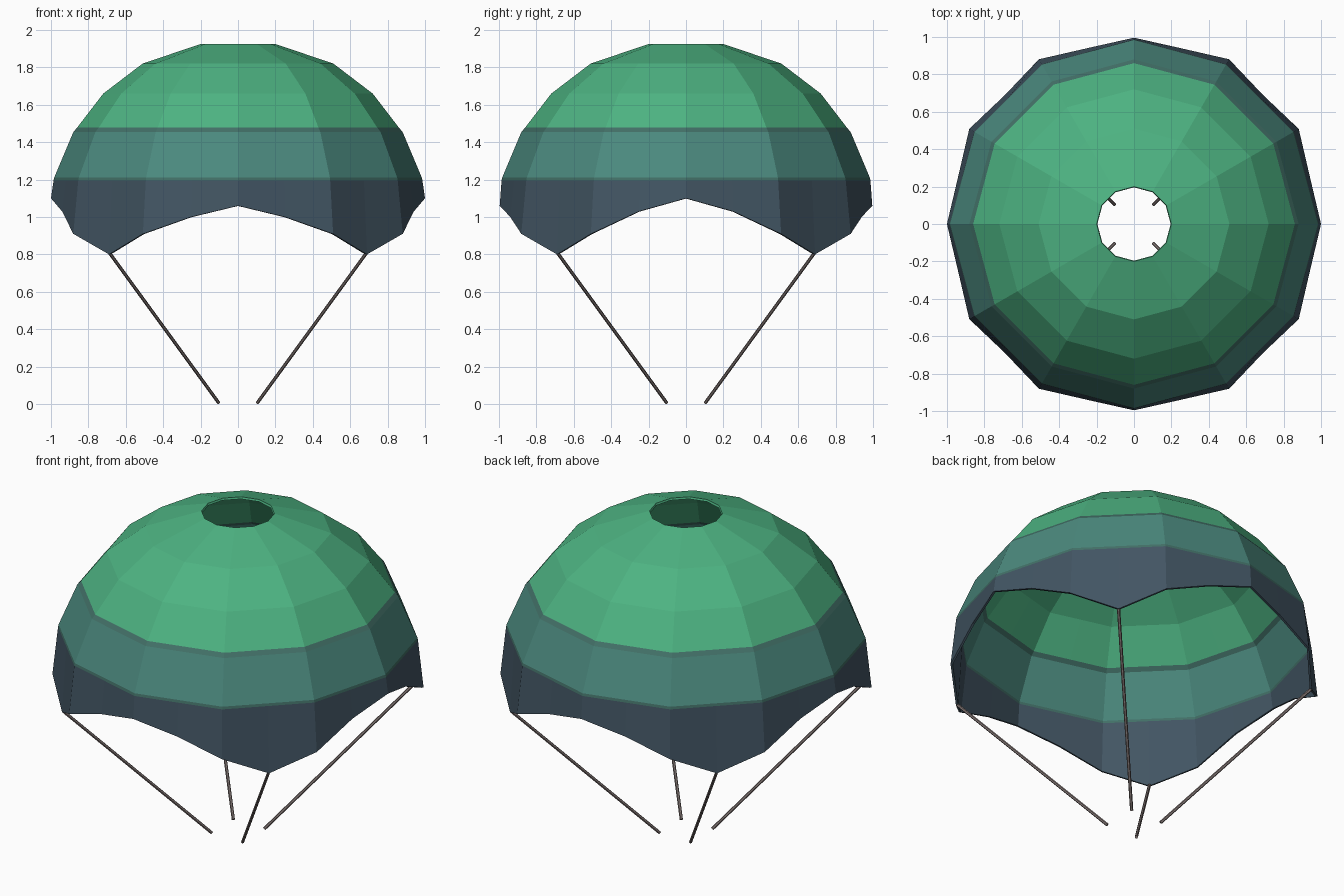
import bpy, math
from mathutils import Vector

if "Cube" in bpy.data.objects:
    bpy.data.objects.remove(bpy.data.objects["Cube"])


def material(name, rgb):
    # sRGB 0-255 to linear flat colour
    lin = [((c / 255 + 0.055) / 1.055) ** 2.4 for c in rgb]
    m = bpy.data.materials.new(name)
    m.diffuse_color = (*lin, 1)
    m.use_nodes = True
    m.node_tree.nodes["Principled BSDF"].inputs["Base Color"].default_value = m.diffuse_color
    return m


green = material("canopy_green", (77, 179, 130))
teal = material("band_teal", (75, 137, 126))
seam = material("seam_teal", (66, 112, 103))
slate = material("skirt_slate", (66, 85, 99))
cord_grey = material("cord_grey", (128, 116, 114))


def mesh_object(name, verts, faces, mats):
    me = bpy.data.meshes.new(name)
    me.from_pydata(verts, [], faces)
    for m in mats:
        me.materials.append(m)
    ob = bpy.data.objects.new(name, me)
    bpy.context.collection.objects.link(ob)
    return ob


# Canopy: 12 flat sides, each split in the middle (24 columns) for the scalloped rim
COLS = 24
rings = [(0.20, 1.925), (0.51, 1.82), (0.72, 1.66), (0.86, 1.478),
         (0.88, 1.455), (0.983, 1.21), (0.986, 1.195)]
band_material = [0, 0, 0, 2, 1, 2, 3]
# rim (radius, height) over one quarter turn, from the side to the front/back
rim = [(1.0, 1.10), (1.008, 1.03), (1.017, 0.91), (1.01, 0.80),
       (1.017, 0.91), (1.007, 1.0), (0.996, 1.06)]


def column_point(i, r, z):
    a = 2 * math.pi * i / COLS
    if i % 2:
        r *= math.cos(math.pi / 12)
    return (r * math.cos(a), r * math.sin(a), z)


verts = [column_point(i, r, z) for r, z in rings for i in range(COLS)]
for i in range(COLS):
    k = i % 12
    verts.append(column_point(i, *rim[k if k <= 6 else 12 - k]))

faces = []
for j in range(len(rings)):
    for i in range(COLS):
        n = (i + 1) % COLS
        faces.append(((j + 1) * COLS + i, (j + 1) * COLS + n, j * COLS + n, j * COLS + i))
canopy = mesh_object("canopy", verts, faces, [green, teal, seam, slate])
for p in canopy.data.polygons:
    p.material_index = band_material[p.index // COLS]
solid = canopy.modifiers.new("thickness", "SOLIDIFY")
solid.thickness = 0.012
solid.offset = -1


# Cords: thin six-sided rods from the rim corners down to the base
def cord(name, start, end, radius=0.009, sides=6):
    start, end = Vector(start), Vector(end)
    axis = (end - start).normalized()
    u = axis.cross(Vector((0, 0, 1))).normalized()
    w = axis.cross(u)
    pts = []
    for c in (start, end):
        for i in range(sides):
            a = 2 * math.pi * i / sides
            pts.append(c + radius * (math.cos(a) * u + math.sin(a) * w))
    fs = [(i, (i + 1) % sides, sides + (i + 1) % sides, sides + i) for i in range(sides)]
    fs += [tuple(reversed(range(sides))), tuple(range(sides, 2 * sides))]
    mesh_object(name, pts, fs, [cord_grey])


for side, sx in (("right", 1), ("left", -1)):
    for end, sy in (("back", 1), ("front", -1)):
        cord(f"cord_{end}_{side}", (sx * 0.685, sy * 0.685, 0.805),
             (sx * 0.103, sy * 0.103, 0.006))
